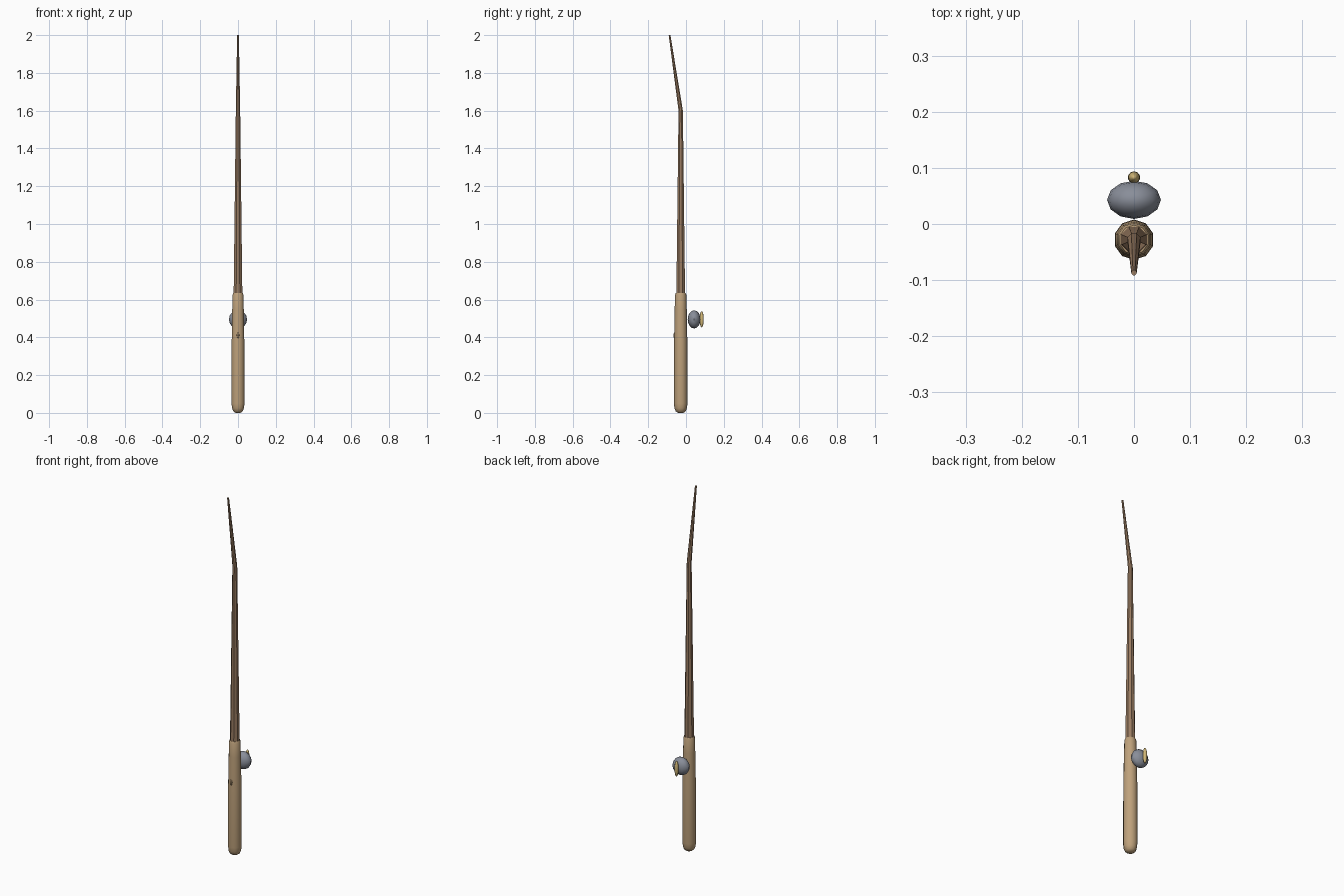
import bpy, bmesh
from math import cos, sin, tau

if "Cube" in bpy.data.objects:
    bpy.data.objects.remove(bpy.data.objects["Cube"])


def finish(name, bm, color, smooth=True):
    bmesh.ops.recalc_face_normals(bm, faces=bm.faces)
    mesh = bpy.data.meshes.new(name)
    bm.to_mesh(mesh)
    bm.free()
    mat = bpy.data.materials.new(name + "_material")
    mat.diffuse_color = (*color, 1)
    mat.use_nodes = True
    mat.node_tree.nodes["Principled BSDF"].inputs["Base Color"].default_value = mat.diffuse_color
    mesh.materials.append(mat)
    obj = bpy.data.objects.new(name, mesh)
    bpy.context.collection.objects.link(obj)
    if smooth:
        bpy.context.view_layer.objects.active = obj
        bpy.ops.object.select_all(action='DESELECT')
        obj.select_set(True)
        bpy.ops.object.shade_smooth_by_angle(angle=0.7)
    return obj


def tube(name, stations, sides, color):
    """Capped tube through (y, z, radius) stations."""
    bm = bmesh.new()
    rings = []
    for y, z, r in stations:
        rings.append([bm.verts.new((r * cos(tau * (i + .5) / sides),
                                    y + r * sin(tau * (i + .5) / sides), z))
                      for i in range(sides)])
    for a, b in zip(rings, rings[1:]):
        for i in range(sides):
            j = (i + 1) % sides
            bm.faces.new((a[i], a[j], b[j], b[i]))
    bm.faces.new(rings[0])
    bm.faces.new(rings[-1])
    return finish(name, bm, color)


def ellipsoid(name, center, radii, segments, rings, color):
    bm = bmesh.new()
    bmesh.ops.create_uvsphere(bm, u_segments=segments, v_segments=rings, radius=1)
    bmesh.ops.scale(bm, vec=radii, verts=bm.verts)
    bmesh.ops.translate(bm, vec=center, verts=bm.verts)
    return finish(name, bm, color)


TAN = (0.52, 0.36, 0.2)
Y = -0.028

# Rounded, slightly tapered grip
tube("handle", [(Y, 0.0, 0.014), (Y, 0.008, 0.026), (Y, 0.025, 0.033),
                (Y, 0.05, 0.036), (Y, 0.38, 0.035), (Y, 0.55, 0.032),
                (Y, 0.625, 0.030), (Y, 0.635, 0.026)], 10, TAN)

# Tapering rod with a bent tip
tube("rod", [(Y, 0.62, 0.025), (Y, 1.6, 0.0125), (-0.087, 2.0, 0.005)],
     8, (0.32, 0.2, 0.12))

# Reel and its crank at the back
ellipsoid("reel", (0, 0.043, 0.495), (0.048, 0.034, 0.048), 12, 8, (0.25, 0.27, 0.32))
ellipsoid("reel_crank", (0, 0.083, 0.495), (0.011, 0.011, 0.043), 10, 8, (0.62, 0.46, 0.18))

# Small trigger nub on the front of the grip
ellipsoid("trigger", (0, -0.058, 0.41), (0.008, 0.009, 0.018), 8, 6, TAN)
